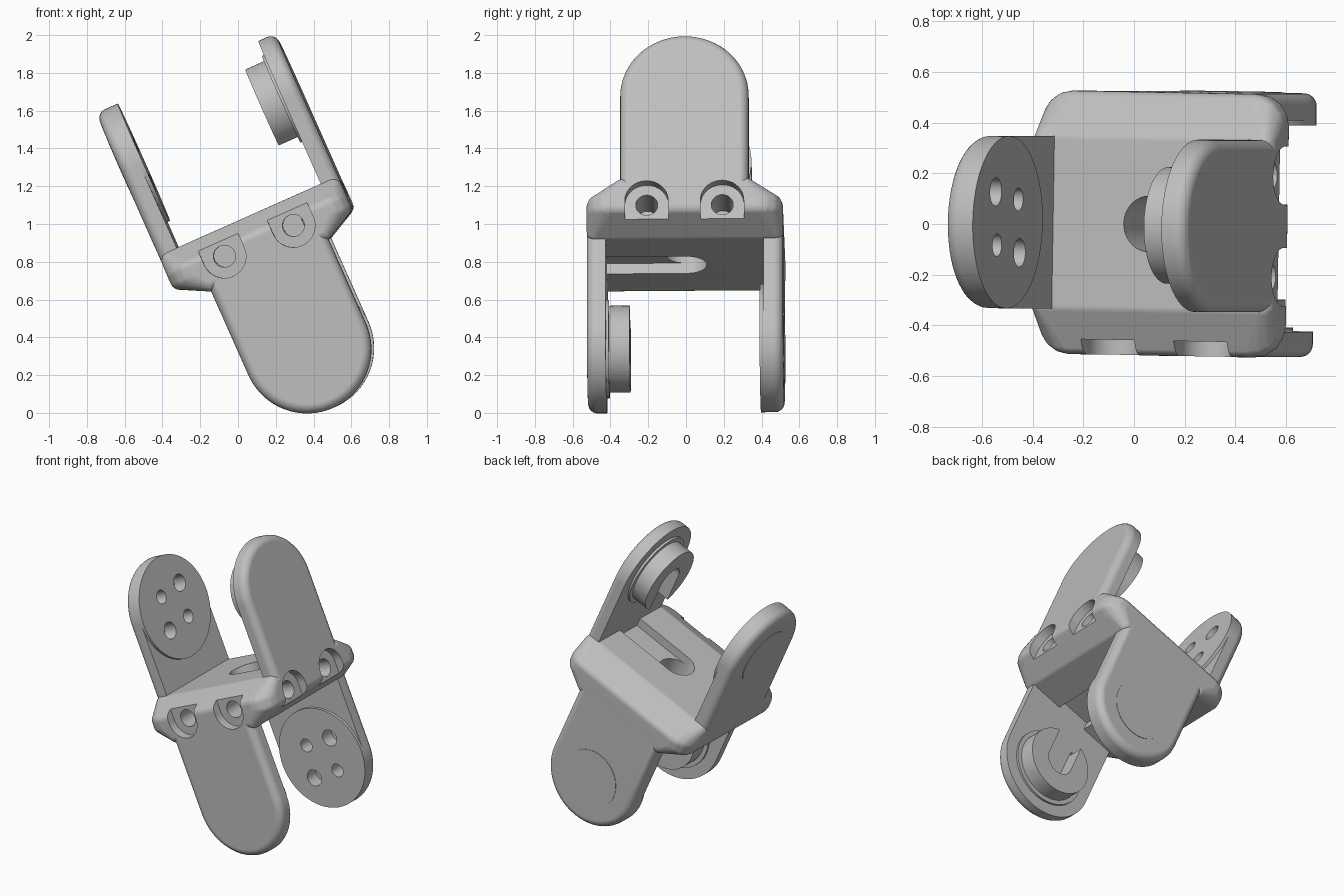
import bpy, bmesh
from math import radians, pi, cos, sin
from mathutils import Matrix, Vector

if "Cube" in bpy.data.objects:
    bpy.data.objects.remove(bpy.data.objects["Cube"])

grey = bpy.data.materials.new("plain_grey")
grey.use_nodes = True
grey.diffuse_color = (0.52, 0.52, 0.52, 1)
grey.node_tree.nodes["Principled BSDF"].inputs["Base Color"].default_value = (0.52, 0.52, 0.52, 1)

REACH, HALF, OUTER = 0.628, 0.34, 0.52   # arm pivot distance, half width, outer face
POSE = (Matrix.Translation((0.118, 0, 0.914)) @ Matrix.Rotation(radians(-24), 4, 'Y')
        @ Matrix.Rotation(radians(-1), 4, 'Z'))


def axes(x, y, z):
    return Matrix((x, y, z)).transposed().to_4x4()


X, Y, Z = Vector((1, 0, 0)), Vector((0, 1, 0)), Vector((0, 0, 1))
UPPER = Matrix.Identity(4)
LOWER = axes(-Y, -X, -Z)          # same half, turned over and a quarter round
RIGHT_SIDE = axes(Y, Z, X)
LEFT_SIDE = axes(-Y, Z, -X)
GROOVE = axes(Y, -X, Z)


def make(name, bm, place):
    bmesh.ops.recalc_face_normals(bm, faces=bm.faces)
    mesh = bpy.data.meshes.new(name)
    bm.to_mesh(mesh)
    bm.free()
    mesh.transform(POSE @ place)
    mesh.materials.append(grey)
    obj = bpy.data.objects.new(name, mesh)
    bpy.context.collection.objects.link(obj)
    return obj


def slab(name, place, r, length, d0, d1, at=(0, 0), fillet=0):
    """Round-ended slab along local Y (a disc if length is 0), extruded from d0 to d1."""
    bm = bmesh.new()
    n = 32
    if length:
        pts = [(r * cos(pi * i / n), r * sin(pi * i / n)) for i in range(n + 1)]
        pts += [(-r, -length), (r, -length)]
    else:
        pts = [(r * cos(pi * i / n), r * sin(pi * i / n)) for i in range(2 * n)]
    low = bm.faces.new([bm.verts.new((x + at[0], y + at[1], d0)) for x, y in pts])
    ext = bmesh.ops.extrude_face_region(bm, geom=[low], use_keep_orig=True)["geom"]
    bmesh.ops.translate(bm, vec=(0, 0, d1 - d0), verts=[v for v in ext if isinstance(v, bmesh.types.BMVert)])
    if fillet:
        rim = [e for e in bm.edges if all(abs(v.co.z - d1) < 1e-5 for v in e.verts)]
        bmesh.ops.bevel(bm, geom=rim, offset=fillet, segments=6, profile=0.5, affect='EDGES')
    return make(name, bm, place)


def cut(parts, cutters):
    for part in parts:
        bpy.context.view_layer.objects.active = part
        for c in cutters:
            mod = part.modifiers.new("cut", 'BOOLEAN')
            mod.operation, mod.solver, mod.object = 'DIFFERENCE', 'EXACT', c
            bpy.ops.object.modifier_apply(modifier=mod.name)
    for c in cutters:
        bpy.data.objects.remove(c)


# Centre block: hull of balls, chamfered across y on top and across x below
ball = 0.05
centres = []
for sx in (-1, 1):
    for sy in (-1, 1):
        centres += [(sx * 0.47, sy * 0.327, 0.093), (sx * 0.327, sy * 0.47, -0.093)]
        for i in range(5):
            a = pi / 8 * i
            for h in (-0.02, 0.02):
                centres.append((sx * (0.39 + 0.08 * cos(a)), sy * (0.39 + 0.08 * sin(a)), h))
bm = bmesh.new()
for c in centres:
    bmesh.ops.create_uvsphere(bm, u_segments=24, v_segments=12, radius=ball, matrix=Matrix.Translation(c))
hull = bmesh.ops.convex_hull(bm, input=bm.verts)
loose = {g for g in hull["geom_interior"] + hull["geom_unused"] if isinstance(g, bmesh.types.BMVert)}
bmesh.ops.delete(bm, geom=list(loose), context='VERTS')
keep = {g for g in hull["geom"] if isinstance(g, bmesh.types.BMFace) and g.is_valid}
bmesh.ops.delete(bm, geom=[f for f in bm.faces if f not in keep], context='FACES')
bmesh.ops.dissolve_limit(bm, angle_limit=radians(0.5), verts=bm.verts, edges=bm.edges)
block = make("centre_block", bm, UPPER)
parts = [block]

for label, half in (("upper", UPPER), ("lower", LOWER)):
    ring_side, disc_side = half @ RIGHT_SIDE, half @ LEFT_SIDE
    pivot = (0, REACH)

    # Arm carrying the slotted hub
    hub_arm = slab(label + "_hub_arm", ring_side, HALF, 0.6, 0.42, OUTER, pivot, 0.05)
    hub_base = slab(label + "_hub_base", ring_side, 0.26, 0, 0.405, 0.425, pivot)
    hub = slab(label + "_hub", ring_side, 0.23, 0, 0.295, 0.425, pivot)
    cut([hub, hub_base], [slab("hub_slot", ring_side, 0.095, 0.4, 0.2, 0.5, pivot)])

    # Arm carrying the drilled disc
    disc_arm = slab(label + "_disc_arm", disc_side, HALF, 0.6, 0.415, OUTER, pivot, 0.05)
    disc = slab(label + "_disc", disc_side, HALF, 0, 0.395, 0.42, pivot)
    cap = slab(label + "_outer_cap", disc_side, 0.2, 0, 0.5, OUTER + 0.003, pivot)
    holes = []
    for s in (-1, 1):
        holes.append(slab("hole", disc_side, 0.056, 0, 0.3, 0.49, (s * -0.12, REACH + s * 0.12)))
        holes.append(slab("hole", disc_side, 0.045, 0, 0.3, 0.49, (s * 0.09, REACH + s * 0.1)))
    cut([disc, disc_arm], holes)

    # Screw pockets and holes on the hub side
    screws = []
    for y in (-0.2, 0.2):
        screws.append(slab("pocket", ring_side, 0.115, 0.25, 0.46, 0.6, (y, 0)))
        screws.append(slab("screw_hole", ring_side, 0.058, 0, 0.25, 0.5, (y, 0)))
    cut([block, hub_arm], screws)

    # Cable groove in the block face
    cut([block], [slab("groove", half @ GROOVE, 0.11, 0.42, 0.083, 0.3)])
    parts += [hub_arm, hub_base, hub, disc_arm, disc, cap]

# Cable hole through the block
cut([block], [slab("cable_hole", UPPER, 0.11, 0, -0.3, 0.3)])

for obj in parts:
    bpy.ops.object.select_all(action='DESELECT')
    obj.select_set(True)
    bpy.context.view_layer.objects.active = obj
    bpy.ops.object.shade_smooth_by_angle(angle=radians(25))
    obj.modifiers.new("normals", 'WEIGHTED_NORMAL').keep_sharp = True
